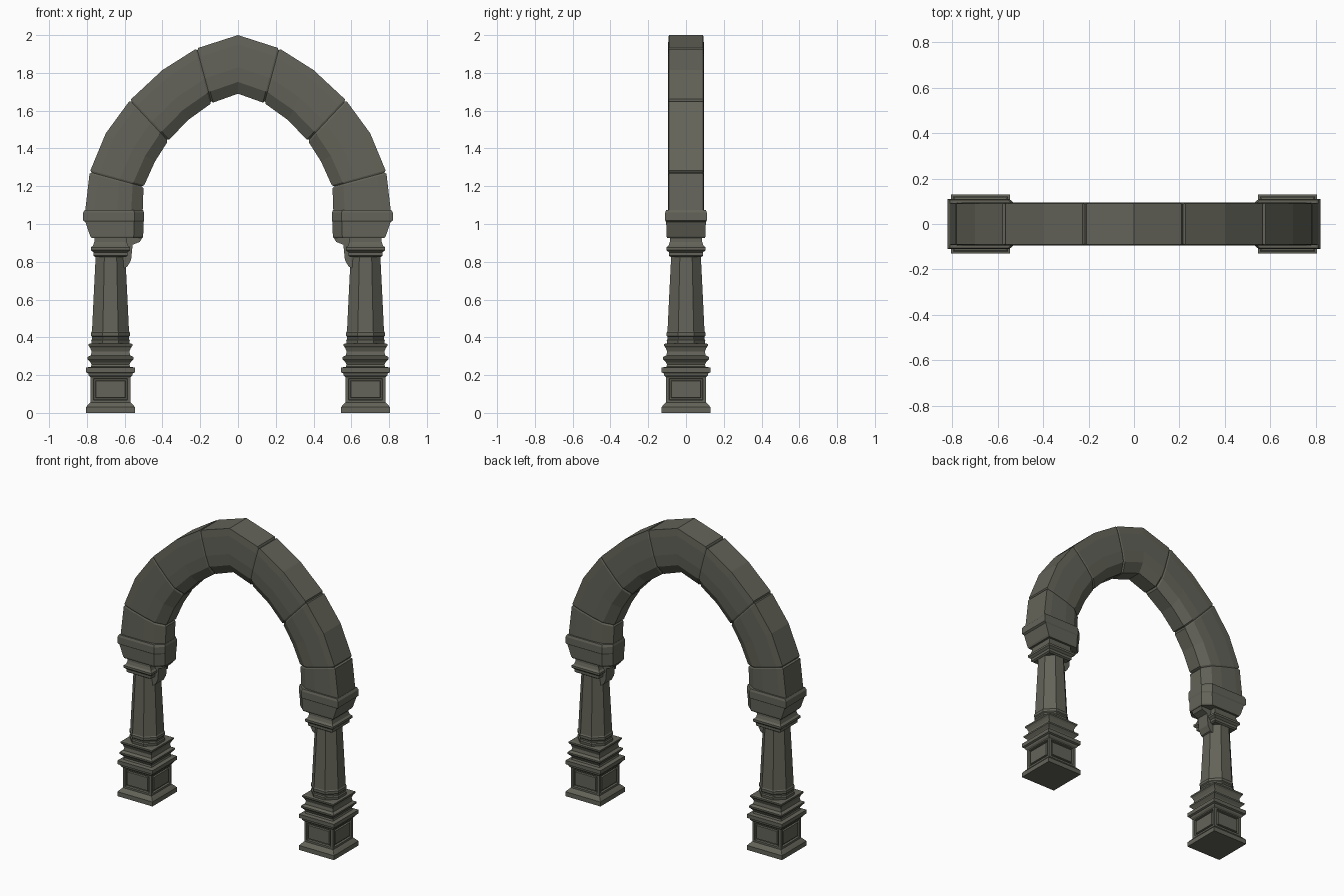
import bpy, bmesh, math
from mathutils import Vector

if "Cube" in bpy.data.objects:
    bpy.data.objects.remove(bpy.data.objects["Cube"])

CX = 0.675  # column centre

stone = bpy.data.materials.new("dark_stone")
stone.diffuse_color = (0.125, 0.125, 0.1, 1)
stone.use_nodes = True
stone.node_tree.nodes["Principled BSDF"].inputs["Base Color"].default_value = stone.diffuse_color


def finish(bm, name):
    """Turn a right-hand part into an object mirrored to the left."""
    bmesh.ops.recalc_face_normals(bm, faces=bm.faces)
    me = bpy.data.meshes.new(name)
    bm.to_mesh(me)
    bm.free()
    me.materials.append(stone)
    ob = bpy.data.objects.new(name, me)
    bpy.context.collection.objects.link(ob)
    m = ob.modifiers.new("mirror", "MIRROR")
    m.merge_threshold = 0.0005
    return ob


def loft(rings, cap_start=True, cap_end=True):
    bm = bmesh.new()
    vs = [[bm.verts.new(p) for p in r] for r in rings]
    n = len(vs[0])
    for a, b in zip(vs, vs[1:]):
        for i in range(n):
            j = (i + 1) % n
            bm.faces.new((a[i], a[j], b[j], b[i]))
    if cap_start:
        bm.faces.new(vs[0][::-1])
    if cap_end:
        bm.faces.new(vs[-1])
    return bm


def turned(name, profile, sides):
    """Stack of regular polygons; profile is (z, half width across flats)."""
    k = 1 / math.cos(math.pi / sides)
    ang = [(i + 0.5) * 2 * math.pi / sides for i in range(sides)]
    finish(loft([[(CX + h * k * math.cos(a), h * k * math.sin(a), z) for a in ang]
                 for z, h in profile]), name)


# Square pedestal
turned("plinth", [(0, .13), (.03, .13), (.045, .117), (.055, .107)], 4)
turned("pedestal_cornice", [(.19, .107), (.2, .116), (.21, .118), (.215, .13),
                            (.24, .13), (.245, .1)], 4)
turned("column_base", [(.24, .106), (.255, .1), (.268, .106), (.285, .122), (.295, .122),
                       (.305, .104), (.325, .1), (.345, .108), (.355, .116), (.365, .116),
                       (.368, .1)], 4)

# Pedestal die with a grooved panel on every side
bm = loft([[(CX + sx * .107, sy * .107, z) for sx, sy in ((1, 1), (-1, 1), (-1, -1), (1, -1))]
           for z in (.05, .2)])
bmesh.ops.recalc_face_normals(bm, faces=bm.faces)
sides = [f for f in bm.faces if abs(f.normal.z) < .5]
for t, d in ((.025, 0), (.004, -.012), (.011, 0), (.004, .01)):
    bmesh.ops.inset_individual(bm, faces=sides, thickness=t, depth=d)
finish(bm, "pedestal_panel_block")

# Octagonal tapering shaft with rings
turned("shaft", [(.365, .1), (.385, .102), (.392, .097), (.402, .097), (.408, .103),
                 (.425, .103), (.432, .098), (.6, .09), (.84, .078)], 8)

# Square capital
turned("capital", [(.825, .08), (.832, .09), (.85, .09), (.862, .104), (.876, .104),
                   (.886, .092), (.905, .086), (.94, .086)], 4)

# Bracket under the inner side of the impost
side = [(.505, .93), (.52, .905), (.558, .89), (.566, .81), (.585, .775), (.605, .765),
        (.64, .8), (.64, .93)]
finish(loft([[(x, y, z) for x, z in side] for y in (-.045, .045)]), "bracket")

# Impost block, inner corners chamfered like the arch
levels = [(.925, .505, .775, .1), (.935, .502, .782, .103), (1.01, .5, .808, .105),
          (1.018, .498, .82, .11), (1.06, .498, .82, .11), (1.075, .503, .81, .105)]
finish(loft([[(xo, y, z), (xi + .05, y, z), (xi, y - .045, z), (xi, .045 - y, z),
              (xi + .05, -y, z), (xo, -y, z)] for z, xi, xo, y in levels]), "impost")

# Arch ring stations: outer and inner edge, from spring to apex
stations = [((.81, 1.06), (.505, 1.06)), ((.785, 1.275), (.5, 1.197)),
            ((.7, 1.48), (.44, 1.33)), ((.572, 1.655), (.37, 1.44)),
            ((.4, 1.815), (.265, 1.55)), ((.218, 1.93), (.14, 1.64)),
            ((0, 2.0), (0, 1.69))]
# Half cross-section: share of depth from outer to inner edge, half width
section = [(0, .091), (.16, .095), (.55, .095), (.8, .088), (1, .05)]
full = section + [(t, -y) for t, y in section[::-1]]


def ring(o, i, s=1.0):
    o, i = Vector(o), Vector(i)
    pts = []
    for t, y in full:
        p = o.lerp(i, .5 + (t - .5) * s)
        pts.append((p.x, y * (.5 + s / 2), p.y))
    return pts


def near(a, b, d=.009):
    """Station moved a short distance from a towards b."""
    return [Vector(p) + (Vector(q) - Vector(p)).normalized() * d for p, q in zip(a, b)]


# Stones with narrowed ends, so the joints read as grooves
for name, ids in (("spring_stone", (0, 1)), ("haunch_stone", (1, 2, 3)),
                  ("shoulder_stone", (3, 4, 5)), ("keystone", (5, 6))):
    st = [stations[k] for k in ids]
    rings = []
    if ids[0] > 0:
        rings += [ring(*st[0], .93), ring(*near(st[0], st[1]))]
    else:
        rings.append(ring(*st[0]))
    rings += [ring(*s) for s in st[1:-1]]
    if ids[-1] < 6:
        rings += [ring(*near(st[-1], st[-2])), ring(*st[-1], .93)]
    else:
        rings.append(ring(*st[-1]))
    finish(loft(rings, True, ids[-1] < 6), name)
